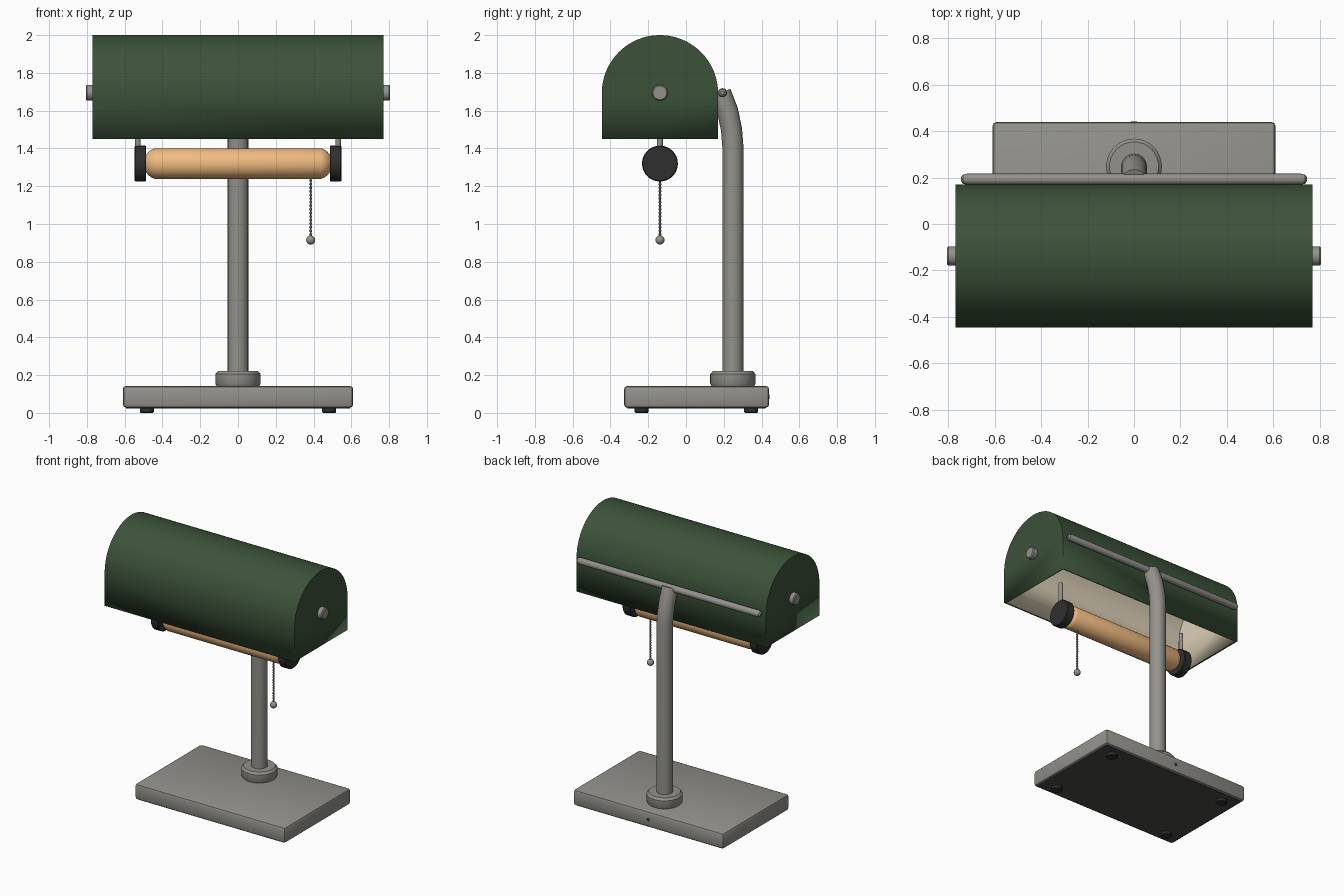
import bpy, bmesh, math
from mathutils import Matrix, Vector

if "Cube" in bpy.data.objects:
    bpy.data.objects.remove(bpy.data.objects["Cube"])

AXIS_Y = -0.138          # lamp head centre line
POLE_Y = 0.248


def material(name, rgb):
    m = bpy.data.materials.new(name)
    m.diffuse_color = (*rgb, 1)
    m.use_nodes = True
    m.node_tree.nodes["Principled BSDF"].inputs["Base Color"].default_value = m.diffuse_color
    return m


GREEN = material("green_enamel", (0.045, 0.085, 0.042))
CREAM = material("cream_lining", (0.72, 0.63, 0.47))
AMBER = material("warm_glass", (0.88, 0.50, 0.22))
BLACK = material("black_plastic", (0.03, 0.028, 0.028))
FELT = material("dark_felt", (0.07, 0.068, 0.066))
METAL = material("brushed_metal", (0.29, 0.285, 0.26))


def finish(bm, name, *mats):
    bmesh.ops.recalc_face_normals(bm, faces=bm.faces)
    me = bpy.data.meshes.new(name)
    bm.to_mesh(me)
    bm.free()
    for m in mats:
        me.materials.append(m)
    me.shade_smooth()
    me.set_sharp_from_angle(angle=math.radians(32))
    ob = bpy.data.objects.new(name, me)
    bpy.context.collection.objects.link(ob)
    return ob


def lathe(name, profile, loc, mat, axis="Z", sides=32):
    """Closed turned part: profile is a list of (radius, height)."""
    bm = bmesh.new()
    rings = []
    for r, h in profile:
        rings.append([bm.verts.new((r * math.cos(a), r * math.sin(a), h))
                      for a in (2 * math.pi * i / sides for i in range(sides))])
    for a, b in zip(rings, rings[1:]):
        for i in range(sides):
            j = (i + 1) % sides
            bm.faces.new((a[i], a[j], b[j], b[i]))
    bm.faces.new(rings[0])
    bm.faces.new(rings[-1])
    turn = {"Z": Matrix(), "X": Matrix.Rotation(math.pi / 2, 4, "Y"),
            "-X": Matrix.Rotation(-math.pi / 2, 4, "Y"),
            "Y": Matrix.Rotation(-math.pi / 2, 4, "X")}[axis]
    bmesh.ops.transform(bm, matrix=Matrix.Translation(loc) @ turn, verts=bm.verts)
    return finish(bm, name, mat)


def box(name, lo, hi, bevel, mat):
    bm = bmesh.new()
    lo, hi = Vector(lo), Vector(hi)
    bmesh.ops.create_cube(bm, size=1, matrix=Matrix.Translation((lo + hi) / 2)
                          @ Matrix.Diagonal((*(hi - lo), 1)))
    if bevel:
        bmesh.ops.bevel(bm, geom=bm.edges[:], offset=bevel, segments=2,
                        profile=0.5, affect="EDGES")
    return finish(bm, name, mat)


# Base with felt underside, feet and cord socket
box("base", (-0.61, -0.328, 0.027), (0.61, 0.44, 0.143), 0.018, METAL)
box("felt_pad", (-0.592, -0.31, 0.024), (0.592, 0.422, 0.03), 0, FELT)
for sx in (-1, 1):
    for y in (-0.235, 0.345):
        lathe("foot", [(0.032, 0), (0.037, 0.006), (0.037, 0.026)],
              (sx * 0.483, y, 0), BLACK, sides=20)
lathe("cord_socket", [(0.012, -0.01), (0.012, 0.001)], (0, 0.44, 0.085), BLACK, "Y", 12)

# Collar and bent pole
lathe("collar", [(0.11, 0.138), (0.12, 0.155), (0.12, 0.205), (0.106, 0.221)],
      (0, POLE_Y, 0), METAL)
cu = bpy.data.curves.new("pole", "CURVE")
cu.dimensions = "3D"
path = [(POLE_Y, 0.15), (POLE_Y, 1.41), (0.241, 1.50), (0.22, 1.60), (0.183, 1.695)]
sp = cu.splines.new("POLY")
sp.points.add(len(path) - 1)
for p, (y, z) in zip(sp.points, path):
    p.co = (0, y, z, 1)
cu.bevel_depth, cu.bevel_resolution, cu.use_fill_caps = 0.056, 6, True
cu.materials.append(METAL)
pole = bpy.data.objects.new("pole", cu)
bpy.context.collection.objects.link(pole)
bpy.context.view_layer.objects.active = pole
pole.select_set(True)
bpy.ops.object.convert(target="MESH")
pole.data.shade_smooth()
pole.data.set_sharp_from_angle(angle=math.radians(40))

# Rear support bar
lathe("support_bar", [(0.01, -0.745), (0.019, -0.738), (0.024, -0.72),
                      (0.024, 0.72), (0.019, 0.738), (0.01, 0.745)],
      (0, 0.193, 1.695), METAL, "X", 16)

# Shade: arched shell with closed ends, open underneath, cream inside
R, ZC, ZB, HALF = 0.308, 1.692, 1.45, 0.77
prof = [(R, ZB)] + [(R * math.cos(a), ZC + R * math.sin(a))
                    for a in (math.pi * i / 40 for i in range(41))] + [(-R, ZB)]
bm = bmesh.new()
left, right = ([bm.verts.new((x, AXIS_Y + y, z)) for y, z in prof]
               for x in (-HALF, HALF))
for i in range(len(prof) - 1):
    bm.faces.new((left[i], right[i], right[i + 1], left[i + 1]))
bm.faces.new(left)
bm.faces.new(right)
bmesh.ops.recalc_face_normals(bm, faces=bm.faces)
# make sure the open shell faces outward
bm.normal_update()
if max(bm.faces, key=lambda f: f.calc_center_median().z).normal.z < 0:
    bmesh.ops.reverse_faces(bm, faces=bm.faces)
me = bpy.data.meshes.new("shade")
bm.to_mesh(me)
bm.free()
me.materials.append(GREEN)
me.materials.append(CREAM)
me.shade_smooth()
me.set_sharp_from_angle(angle=math.radians(32))
shade = bpy.data.objects.new("shade", me)
bpy.context.collection.objects.link(shade)
mod = shade.modifiers.new("wall", "SOLIDIFY")
mod.thickness, mod.offset, mod.use_even_offset = 0.014, -1, True
mod.material_offset, mod.material_offset_rim = 1, 0

# Mirrored fittings: pivot knobs, tube holders and hangers
for side, axis in ((1, "X"), (-1, "-X")):
    lathe("pivot_knob", [(0.042, -0.01), (0.042, 0.03), (0.036, 0.036)],
          (side * HALF, AXIS_Y, 1.695), METAL, axis, 24)
    lathe("tube_holder", [(0.09, 0), (0.095, 0.005), (0.095, 0.056), (0.09, 0.062)],
          (side * 0.486, AXIS_Y, 1.32), BLACK, axis)
    lathe("hanger", [(0.015, 1.36), (0.015, 1.555)],
          (side * 0.53, AXIS_Y, 0), METAL, sides=16)

# Tubular bulb with rounded ends
half = [(0.081, 0.44), (0.074, 0.458), (0.062, 0.474), (0.045, 0.487)]
lathe("tube_bulb", [(r, -h) for r, h in reversed(half)] + half,
      (0, AXIS_Y, 1.32), AMBER, "X")

# Pull chain with beads and end ball
X = 0.385
lathe("pull_chain", [(0.005, 0.92), (0.005, 1.25)], (X, AXIS_Y, 0), METAL, sides=8)


def ball(name, r, z, u, v):
    b = bmesh.new()
    bmesh.ops.create_uvsphere(b, u_segments=u, v_segments=v, radius=r,
                              matrix=Matrix.Translation((X, AXIS_Y, z)))
    return finish(b, name, METAL)


for i in range(16):
    ball("chain_bead", 0.008, 0.945 + i * 0.019, 8, 6)
ball("pull_ball", 0.024, 0.915, 16, 10)
